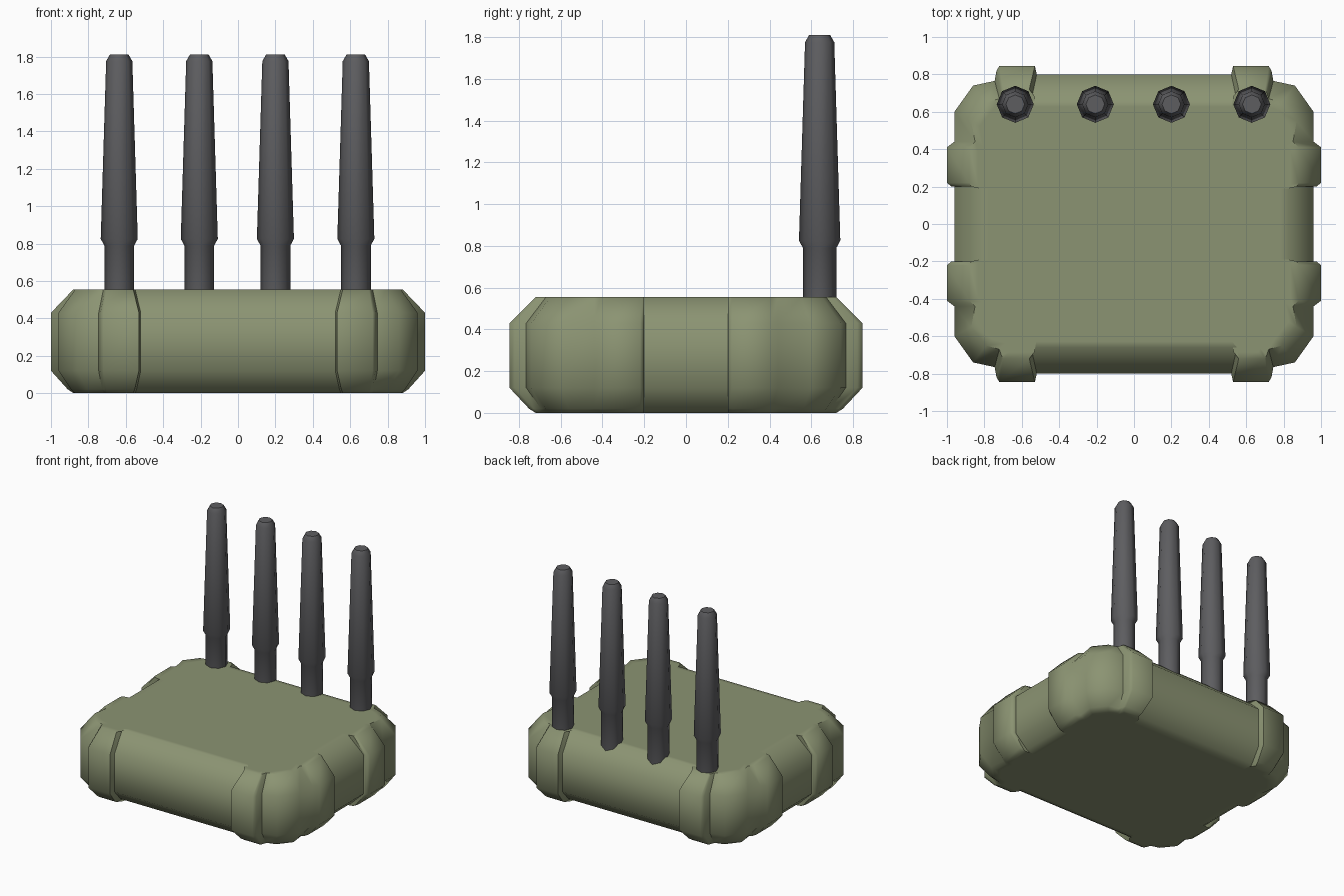
import bpy, bmesh, math

cube = bpy.data.objects.get("Cube")
if cube:
    bpy.data.objects.remove(cube, do_unlink=True)


def make_material(name, rgb):
    mat = bpy.data.materials.new(name)
    mat.use_nodes = True
    mat.diffuse_color = (*rgb, 1)
    mat.node_tree.nodes["Principled BSDF"].inputs["Base Color"].default_value = (*rgb, 1)
    return mat


def loft(name, rings, mat, angle):
    """Skin a stack of equal-length rings and cap both ends."""
    bm = bmesh.new()
    loops = [[bm.verts.new(p) for p in ring] for ring in rings]
    n = len(loops[0])
    for low, high in zip(loops, loops[1:]):
        for i in range(n):
            j = (i + 1) % n
            bm.faces.new((low[i], low[j], high[j], high[i]))
    bm.faces.new(loops[0])
    bm.faces.new(loops[-1])
    bmesh.ops.recalc_face_normals(bm, faces=bm.faces)
    mesh = bpy.data.meshes.new(name)
    bm.to_mesh(mesh)
    bm.free()
    mesh.materials.append(mat)
    obj = bpy.data.objects.new(name, mesh)
    bpy.context.collection.objects.link(obj)
    bpy.ops.object.select_all(action="DESELECT")
    obj.select_set(True)
    bpy.context.view_layer.objects.active = obj
    bpy.ops.object.shade_smooth_by_angle(angle=math.radians(angle))
    return obj


olive = make_material("olive casing", (0.26, 0.295, 0.17))
charcoal = make_material("charcoal rubber", (0.11, 0.11, 0.117))

# One corner of the casing: (outer wall x, y, top edge x, y)
corner = [
    (0.96, 0.20, 0.82, 0.20), (0.975, 0.20, 0.87, 0.20), (1.00, 0.22, 0.88, 0.22),
    (1.00, 0.41, 0.88, 0.41), (0.96, 0.44, 0.85, 0.44), (0.96, 0.60, 0.87, 0.55),
    (0.86, 0.74, 0.79, 0.65), (0.745, 0.765, 0.72, 0.67), (0.735, 0.82, 0.71, 0.70),
    (0.72, 0.845, 0.70, 0.72), (0.53, 0.845, 0.56, 0.72), (0.52, 0.80, 0.55, 0.66),
]


def outline(t, z, scale=1.0):
    """Full mirrored outline; t blends from outer wall to top edge."""
    quarter = [((a + (c - a) * t) * scale, (b + (d - b) * t) * scale)
               for a, b, c, d in corner]
    half = quarter + [(-x, y) for x, y in reversed(quarter)]
    return [(x, y, z) for x, y in half + [(-x, -y) for x, y in half]]


# Casing with chamfered rims and raised corner guards
loft("casing", [
    outline(1, 0, 0.95), outline(1, 0), outline(0.75, 0.02), outline(0, 0.12),
    outline(0, 0.43), outline(1, 0.555), outline(1, 0.555, 0.95),
], olive, 50)

# Four tapered antennas along the back: (radius, height)
profile = [(0.08, 0.40), (0.08, 0.79), (0.099, 0.825), (0.07, 1.775), (0.05, 1.81)]
for number, x in enumerate((-0.635, -0.207, 0.2, 0.63), 1):
    rings = [[(x + r * math.cos(k * math.pi / 4), 0.64 + r * math.sin(k * math.pi / 4), z)
              for k in range(8)] for r, z in profile]
    loft(f"antenna_{number}", rings, charcoal, 60)
